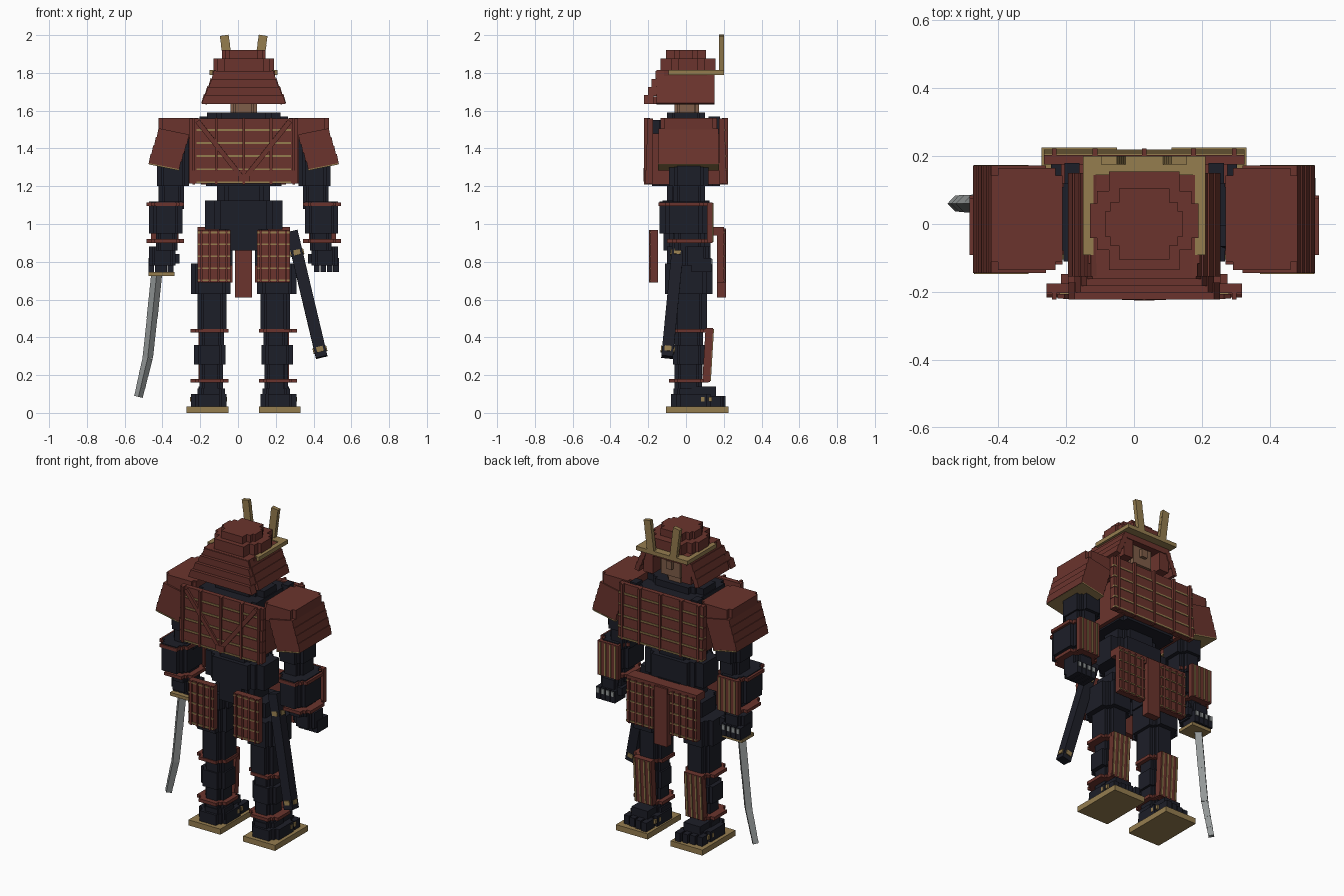
import bpy, bmesh, math
from mathutils import Vector

if "Cube" in bpy.data.objects:
    bpy.data.objects.remove(bpy.data.objects["Cube"])

CX = 0.03  # body centre line; the drawn sword shifts the overall bounds


def material(name, rgb):
    m = bpy.data.materials.new(name)
    m.use_nodes = True
    m.diffuse_color = (*rgb, 1)
    m.node_tree.nodes["Principled BSDF"].inputs["Base Color"].default_value = (*rgb, 1)
    return m


RED = material("lacquer red", (0.145, 0.034, 0.026))
NAVY = material("dark navy cloth", (0.012, 0.013, 0.021))
GOLD = material("dull gold", (0.3, 0.205, 0.078))
STEEL = material("steel", (0.29, 0.31, 0.31))
SKIN = material("skin", (0.21, 0.11, 0.065))


def finish(name, bm, mat):
    bmesh.ops.recalc_face_normals(bm, faces=bm.faces[:])
    me = bpy.data.meshes.new(name)
    bm.to_mesh(me)
    bm.free()
    me.materials.append(mat)
    ob = bpy.data.objects.new(name, me)
    bpy.context.collection.objects.link(ob)
    return ob


def box(name, x, y, z, mat, rot=(0, 0, 0)):
    """Box from (min, max) ranges, optionally turned about its centre."""
    bm = bmesh.new()
    bmesh.ops.create_cube(bm, size=1)
    bmesh.ops.scale(bm, vec=(x[1] - x[0], y[1] - y[0], z[1] - z[0]), verts=bm.verts)
    ob = finish(name, bm, mat)
    ob.location = (CX + sum(x) / 2, sum(y) / 2, sum(z) / 2)
    ob.rotation_euler = rot


def prism(name, pts, axis, a, b, mat):
    """Closed 2D outline extruded from a to b along y or z."""
    bm = bmesh.new()
    put = (lambda p, t: (p[0], t, p[1])) if axis == "y" else (lambda p, t: (p[0], p[1], t))
    face = bm.faces.new([bm.verts.new(put(p, a)) for p in pts])
    ext = bmesh.ops.extrude_face_region(bm, geom=[face])
    verts = [v for v in ext["geom"] if isinstance(v, bmesh.types.BMVert)]
    bmesh.ops.translate(bm, vec=Vector(put((0, 0), b - a)), verts=verts)
    # extruding a lone face consumes it, so restore the start cap if it is missing
    bmesh.ops.holes_fill(bm, edges=bm.edges[:], sides=0)
    finish(name, bm, mat).location.x = CX


def stepped(name, x, y, z, mat, steps=((1, 0.6), (0.75, 0.75), (0.6, 1))):
    """Blocky round column: an outline with stair-step corners."""
    cx, cy = sum(x) / 2, sum(y) / 2
    hx, hy = (x[1] - x[0]) / 2, (y[1] - y[0]) / 2
    quad = [steps[0]]
    for u, v in steps[1:]:
        quad += [(u, quad[-1][1]), (u, v)]
    half = quad + [(-u, v) for u, v in reversed(quad)]
    ring = half + [(-u, -v) for u, v in half]
    prism(name, [(cx + u * hx, cy + v * hy) for u, v in ring], "z", *z, mat)


def beam(name, p, q, w, d, mat, twist=0.0):
    """Bar between two points in model space."""
    p, q = Vector(p), Vector(q)
    bm = bmesh.new()
    bmesh.ops.create_cube(bm, size=1)
    bmesh.ops.scale(bm, vec=(w, d, (q - p).length), verts=bm.verts)
    ob = finish(name, bm, mat)
    ob.location = (p + q) / 2
    turn = Vector((0, 0, 1)).rotation_difference(q - p).to_matrix()
    spin = Vector((math.cos(twist), math.sin(twist), 0))
    ob.rotation_euler = (turn @ Vector((1, 0, 0)).rotation_difference(spin).to_matrix()).to_euler()


def span(s, a, b):
    return (min(s * a, s * b), max(s * a, s * b))


SIDES = ((1, "left_"), (-1, "right_"))

# Head and helmet bowl
stepped("neck", (-0.07, 0.07), (-0.06, 0.07), (1.57, 1.66), SKIN)
stepped("head", (-0.11, 0.11), (-0.1, 0.11), (1.64, 1.8), SKIN)
box("nose", (-0.02, 0.02), (0.1, 0.13), (1.69, 1.74), SKIN)
ROUND = ((1, 0.35), (0.87, 0.6), (0.65, 1))
stepped("helmet_crown", (-0.115, 0.115), (-0.105, 0.105), (1.86, 1.92), RED, ROUND)
stepped("helmet_bowl", (-0.16, 0.16), (-0.135, 0.155), (1.8, 1.875), RED, ROUND)
stepped("helmet_rim", (-0.165, 0.165), (-0.155, 0.15), (1.755, 1.81), RED, ((1, 0.75), (0.85, 1)))

# Gold brow band and horns
box("brow_plate", (-0.18, 0.18), (0.145, 0.2), (1.79, 1.815), GOLD)
for s, side in SIDES:
    box(side + "brow_band", span(s, 0.15, 0.18), (-0.092, 0.15), (1.79, 1.815), GOLD)
    for i in range(4):
        x = 0.058 + 0.006 * i
        box(side + "horn", span(s, x, x + 0.047), (0.175, 0.2), (1.808 + i * 0.047, 1.858 + i * 0.047),
            GOLD, (0, s * 0.16, 0))
    box(side + "cheek_guard", span(s, 0.1, 0.165), (0.05, 0.145), (1.64, 1.77), RED)

# Layered neck guard around sides and back
for i in range(4):
    hw, z = 0.218 - 0.018 * i, 1.635 + 0.042 * i
    yb = -0.222 + 0.02 * i
    for s, side in SIDES:
        box(side + "neck_guard", span(s, hw - 0.03, hw), (-0.155, 0.15), (z, z + 0.05), RED, (0, -s * 0.28, 0))
    prism("back_neck_guard", [(-hw - 0.005, z), (hw + 0.005, z), (hw - 0.012, z + 0.048), (0.012 - hw, z + 0.048)],
          "y", yb, yb + 0.05, RED)
    box("neck_guard_web", (0.02 - hw, hw - 0.02), (yb + 0.04, -0.12), (z, z + 0.04), RED)

# Body cloth
stepped("collar", (-0.195, 0.195), (-0.1, 0.1), (1.5, 1.59), NAVY)
stepped("chest", (-0.2, 0.2), (-0.18, 0.18), (1.2, 1.55), NAVY, ((1, 0.8), (0.85, 1)))
stepped("waist", (-0.14, 0.14), (-0.1, 0.1), (1.1, 1.22), NAVY)
stepped("belly", (-0.205, 0.205), (-0.125, 0.125), (0.97, 1.125), NAVY)
stepped("pelvis", (-0.13, 0.13), (-0.12, 0.13), (0.86, 0.99), NAVY)

# Laced breast and back armour
for f, label, hw, lace in ((1, "breast_", 0.295, 0.295), (-1, "back_", 0.288, 0.25)):
    for i in range(5):
        z, o = 1.215 + 0.069 * i, 0.003 * (4 - i)
        box(label + "plate", (-hw, hw), span(f, 0.175, 0.204 + o), (z, z + 0.067), RED)
        box(label + "lacing", (-lace, lace), span(f, 0.18, 0.208 + o), (z + 0.001, z + 0.011), GOLD)
    for x in (-0.265, -0.145, 0, 0.145, 0.265):
        box(label + "rib", (x - 0.007, x + 0.007), span(f, 0.19, 0.223), (1.21, 1.56), RED)
for s, side in SIDES:
    box(side + "side_plate", span(s, 0.195, 0.225), (-0.19, 0.19), (1.21, 1.48), RED)
    box(side + "shoulder_strap", span(s, 0.19, 0.235), (0.12, 0.18), (1.5, 1.568), NAVY)
    beam(side + "back_strap", (CX + s * 0.245, -0.213, 1.545), (CX, -0.217, 1.235), 0.026, 0.014, RED)
box("back_knot", (-0.03, 0.03), (-0.226, -0.2), (1.225, 1.26), RED)


def laced_panel(name, x, y, z, f):
    """Skirt panel with gold lacing rows and red ribs on its outer face f."""
    box(name, x, y, z, RED)
    outer = y[1] if f > 0 else y[0]
    skin = (outer - 0.006, outer + 0.006)
    n = 5
    for i in range(n):
        zz = z[0] + 0.012 + i * (z[1] - z[0] - 0.025) / (n - 1)
        box(name + "_lacing", x, skin, (zz - 0.004, zz + 0.004), GOLD)
    for t in (0.12, 0.37, 0.63, 0.88):
        c = x[0] + t * (x[1] - x[0])
        box(name + "_rib", (c - 0.006, c + 0.006), (outer - 0.009, outer + 0.009), z, RED)


# Hanging skirt armour, belt and centre strip
box("front_belt", (-0.245, 0.245), (0.12, 0.2), (0.94, 0.985), RED)
box("loin_strip", (-0.045, 0.045), (0.165, 0.212), (0.61, 0.975), RED)
for s, side in SIDES:
    laced_panel(side + "rear_skirt_panel", span(s, 0.07, 0.245), (-0.187, -0.147), (0.69, 0.968), -1)
    laced_panel(side + "front_skirt_panel", span(s, 0.06, 0.245), (0.163, 0.2), (0.69, 0.968), 1)

for s, side in SIDES:
    # Shoulder guards: stepped cap with overlapping tilted lower plates
    box(side + "shoulder_root", span(s, 0.24, 0.33), (-0.12, 0.12), (1.45, 1.555), RED)
    stepped(side + "shoulder_cap", span(s, 0.24, 0.452), (-0.135, 0.165), (1.455, 1.56), RED,
            ((1, 0.85), (0.8, 1)))
    for i in range(4):
        x, z = 0.5 - 0.014 * i, 1.328 + 0.045 * i
        box(side + "shoulder_lame", span(s, x - 0.165, x), (-0.145, 0.172), (z - 0.028, z + 0.028),
            RED, (0, -s * 0.2, 0))
    box(side + "shoulder_trim", span(s, 0.34, 0.502), (-0.147, 0.174), (1.299, 1.306), GOLD, (0, -s * 0.2, 0))

    # Arm: (inner x, outer x, back y, front y, bottom z, top z)
    for name, xi, xo, y0, y1, z0, z1 in (
            ("upper_arm", 0.29, 0.46, -0.09, 0.12, 1.2, 1.45),
            ("elbow", 0.315, 0.45, -0.07, 0.1, 1.08, 1.23),
            ("forearm", 0.325, 0.5, -0.14, 0.12, 0.95, 1.12),
            ("wrist", 0.35, 0.465, -0.06, 0.1, 0.86, 0.96)):
        stepped(side + name, span(s, xi, xo), (y0, y1), (z0, z1), NAVY)
    for z, y0 in ((0.91, -0.1), (1.105, -0.146)):
        stepped(side + "arm_cord", span(s, 0.315, 0.515), (y0, 0.13), (z - 0.01, z + 0.01), RED)
    box(side + "forearm_plate", span(s, 0.345, 0.49), (0.11, 0.14), (0.9, 1.115), RED)
    for x in (0.365, 0.4, 0.435, 0.47):
        box(side + "forearm_lacing", span(s, x - 0.005, x + 0.005), (0.13, 0.146), (0.905, 1.11), GOLD)

    # Hand with blocky fingers and steel knuckles
    stepped(side + "hand", span(s, 0.36, 0.5), (-0.02, 0.12), (0.78, 0.88), NAVY)
    for i in range(4):
        x = 0.372 + 0.034 * i
        box(side + "finger", span(s, x, x + 0.03), (0.03, 0.135), (0.745, 0.82), NAVY)
        box(side + "knuckle", span(s, x + 0.005, x + 0.025), (0.1, 0.14), (0.785, 0.815), STEEL)
    box(side + "thumb", span(s, 0.34, 0.375), (0.02, 0.11), (0.79, 0.84), NAVY)

    # Leg
    for name, xi, xo, y0, y1, z0, z1 in (
            ("hip", 0.07, 0.28, -0.11, 0.14, 0.63, 0.79),
            ("hip_top", 0.06, 0.2, -0.1, 0.13, 0.78, 0.88),
            ("thigh", 0.09, 0.245, -0.085, 0.11, 0.44, 0.65),
            ("knee", 0.105, 0.235, -0.06, 0.09, 0.35, 0.45),
            ("calf", 0.095, 0.262, -0.07, 0.1, 0.255, 0.36),
            ("shin", 0.11, 0.235, -0.06, 0.085, 0.1, 0.26),
            ("ankle", 0.1, 0.245, -0.065, 0.09, 0.06, 0.13)):
        stepped(side + name, span(s, xi, xo), (y0, y1), (z0, z1), NAVY)
    for z in (0.17, 0.435):
        stepped(side + "leg_cord", span(s, 0.08, 0.282), (-0.09, 0.12), (z - 0.01, z + 0.01), RED)
    box(side + "shin_plate", span(s, 0.115, 0.24), (0.095, 0.135), (0.165, 0.45), RED, (-0.06, 0, 0))
    for x in (0.13, 0.163, 0.197, 0.23):
        box(side + "shin_lacing", span(s, x - 0.005, x + 0.005), (0.12, 0.14), (0.17, 0.445), GOLD, (-0.06, 0, 0))

    # Foot on a flat sandal
    box(side + "sandal", span(s, 0.08, 0.302), (-0.105, 0.225), (0, 0.035), GOLD)
    stepped(side + "foot", span(s, 0.09, 0.28), (-0.08, 0.16), (0.035, 0.1), NAVY)
    box(side + "instep", span(s, 0.125, 0.24), (0.03, 0.16), (0.09, 0.14), NAVY)
    for i in range(4):
        x = 0.1 + 0.046 * i
        box(side + "toe", span(s, x, x + 0.036), (0.13, 0.21 - 0.008 * i), (0.035, 0.09), NAVY)
    for y in (0.08, 0.12):
        box(side + "sandal_strap", span(s, 0.088, 0.283), (y, y + 0.018), (0.06, 0.085), GOLD)

# Drawn sword in the right hand
SY = 0.06
path = ((-0.43, 0.74), (-0.455, 0.5), (-0.478, 0.29), (-0.5, 0.2), (-0.515, 0.135), (-0.527, 0.085))
for i, (a, b) in enumerate(zip(path, path[1:])):
    size = 0.041 - 0.002 * i
    beam("blade", (a[0], SY, a[1]), (b[0], SY, b[1]), size, size, STEEL, math.pi / 4)
box("sword_guard", (-0.505, -0.365), (SY - 0.06, SY + 0.06), (0.725, 0.745), GOLD)
box("sword_grip", (-0.46, -0.41), (SY - 0.025, SY + 0.025), (0.74, 0.9), NAVY)

# Scabbard hanging at the left hip, with narrow gold fittings
top, tip = Vector((0.285, -0.035, 0.96)), Vector((0.443, -0.1, 0.295))
beam("scabbard", top, tip, 0.062, 0.062, NAVY, math.pi / 4)
for a, b in ((0.15, 0.19), (0.92, 0.96)):
    for w, d in ((0.036, 0.074), (0.074, 0.036)):
        beam("scabbard_fitting", top.lerp(tip, a), top.lerp(tip, b), w, d, GOLD, math.pi / 4)
